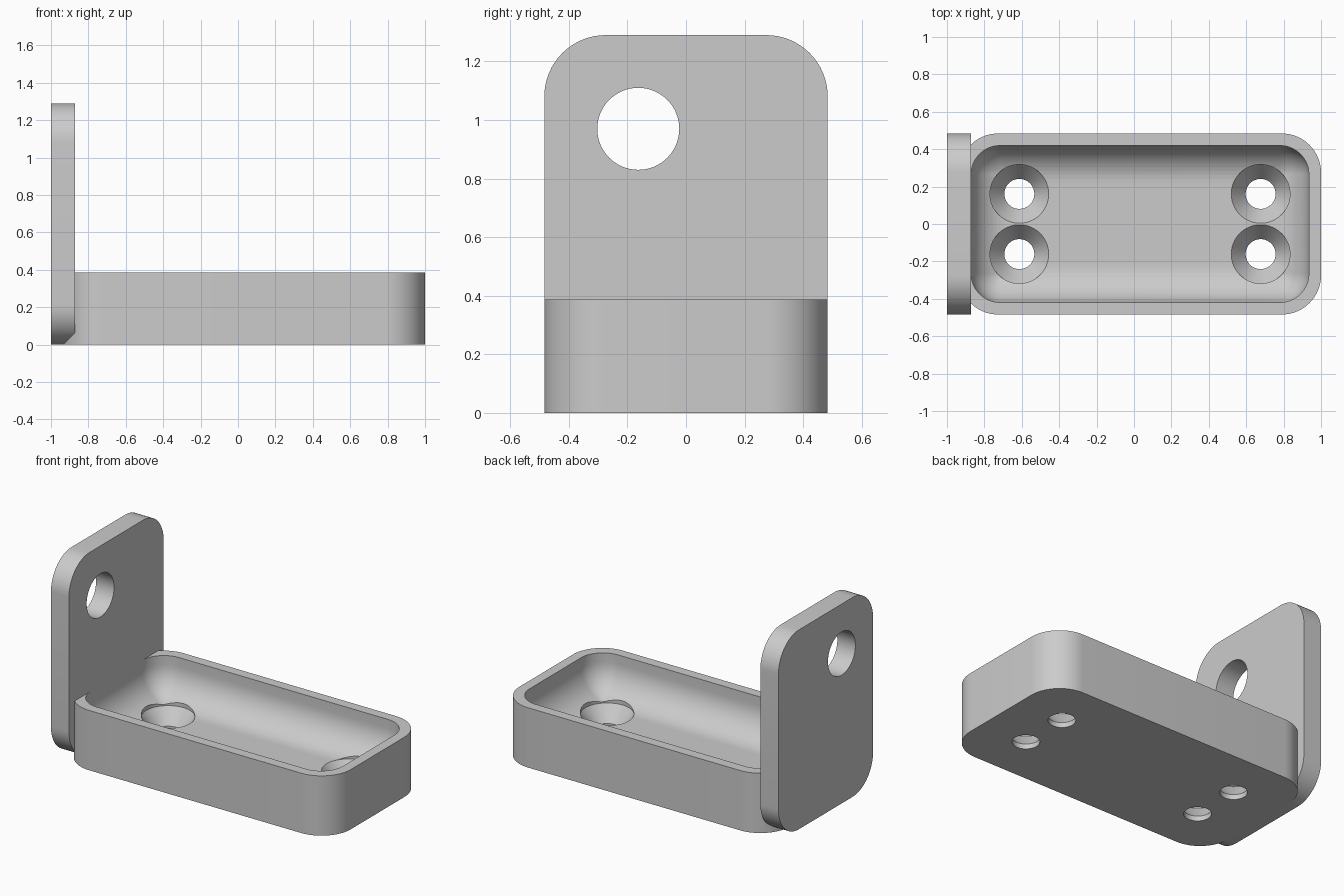
import bpy, bmesh
from math import sin, cos, pi, radians
from mathutils import Matrix

if "Cube" in bpy.data.objects:
    bpy.data.objects.remove(bpy.data.objects["Cube"])

MID_X = 0.032            # tray centre
HALF_L, HALF_W = 0.968, 0.484
TRAY_H, FLOOR = 0.387, 0.129
WALL, CORNER = 0.065, 0.21

grey = bpy.data.materials.new("plain grey")
grey.use_nodes = True
grey.diffuse_color = (0.6, 0.6, 0.6, 1)
grey.node_tree.nodes["Principled BSDF"].inputs["Base Color"].default_value = (0.6, 0.6, 0.6, 1)


def rounded_ring(hx, hy, r, z, steps=16):
    """Rounded rectangle outline at height z."""
    ring = []
    for q, (sx, sy) in enumerate([(1, 1), (-1, 1), (-1, -1), (1, -1)]):
        for i in range(steps + 1):
            a = pi / 2 * (q + i / steps)
            ring.append((sx * (hx - r) + r * cos(a), sy * (hy - r) + r * sin(a), z))
    return ring


def circle_ring(r, z, n=64):
    return [(r * cos(2 * pi * i / n), r * sin(2 * pi * i / n), z) for i in range(n)]


def loft(name, rings, matrix):
    """Closed solid through a stack of rings."""
    bm = bmesh.new()
    loops = [[bm.verts.new(p) for p in ring] for ring in rings]
    n = len(loops[0])
    for low, high in zip(loops, loops[1:]):
        for i in range(n):
            j = (i + 1) % n
            bm.faces.new((low[i], low[j], high[j], high[i]))
    bm.faces.new(loops[0][::-1])
    bm.faces.new(loops[-1])
    bm.transform(matrix)
    bmesh.ops.recalc_face_normals(bm, faces=bm.faces)
    mesh = bpy.data.meshes.new(name)
    bm.to_mesh(mesh)
    bm.free()
    obj = bpy.data.objects.new(name, mesh)
    bpy.context.collection.objects.link(obj)
    mesh.materials.append(grey)
    return obj


def cut(target, cutters):
    for c in cutters:
        mod = target.modifiers.new(c.name, "BOOLEAN")
        mod.operation, mod.solver, mod.object = "DIFFERENCE", "EXACT", c
        bpy.ops.object.select_all(action="DESELECT")
        bpy.context.view_layer.objects.active = target
        target.select_set(True)
        bpy.ops.object.modifier_apply(modifier=mod.name)
        bpy.data.objects.remove(c)
    bpy.ops.object.shade_smooth_by_angle(angle=radians(30))


at_tray = Matrix.Translation((MID_X, 0, 0))

# Tray body
tray = loft("tray", [rounded_ring(HALF_L, HALF_W, CORNER, z) for z in (0, TRAY_H)], at_tray)

# Tray cavity with a filleted floor
FILLET, INNER_R = 0.2, 0.155
rings = []
for i in range(15):
    a = pi / 2 * i / 14
    inset = WALL + FILLET * (1 - sin(a))
    r = max(INNER_R - inset + WALL, 0.004)
    rings.append(rounded_ring(HALF_L - inset, HALF_W - inset, r, FLOOR + FILLET * (1 - cos(a))))
rings.append(rounded_ring(HALF_L - WALL, HALF_W - WALL, INNER_R, TRAY_H + 0.1))
cutters = [loft("cavity_cutter", rings, at_tray)]

# Countersunk screw holes
for sx in (-1, 1):
    for sy in (-1, 1):
        profile = [(0.08, -0.1), (0.08, 0.032), (0.157, FLOOR), (0.157, TRAY_H)]
        cutters.append(loft("screw_hole_cutter", [circle_ring(r, z) for r, z in profile],
                            Matrix.Translation((MID_X + sx * 0.645, sy * 0.161, 0))))
cut(tray, cutters)

# Upright end plate with a round hole; local z runs along x
PLATE_H = 1.29
to_side = Matrix.Translation((-1, 0, PLATE_H / 2)) @ Matrix(
    ((0, 0, 1, 0), (1, 0, 0, 0), (0, 1, 0, 0), (0, 0, 0, 1)))
plate = loft("end_plate", [rounded_ring(HALF_W, PLATE_H / 2, CORNER, z) for z in (0, 0.129)], to_side)
hole = loft("plate_hole_cutter", [circle_ring(0.14, z) for z in (-0.1, 0.3)],
            to_side @ Matrix.Translation((-0.163, 0.97 - PLATE_H / 2, 0)))
cut(plate, [hole])
